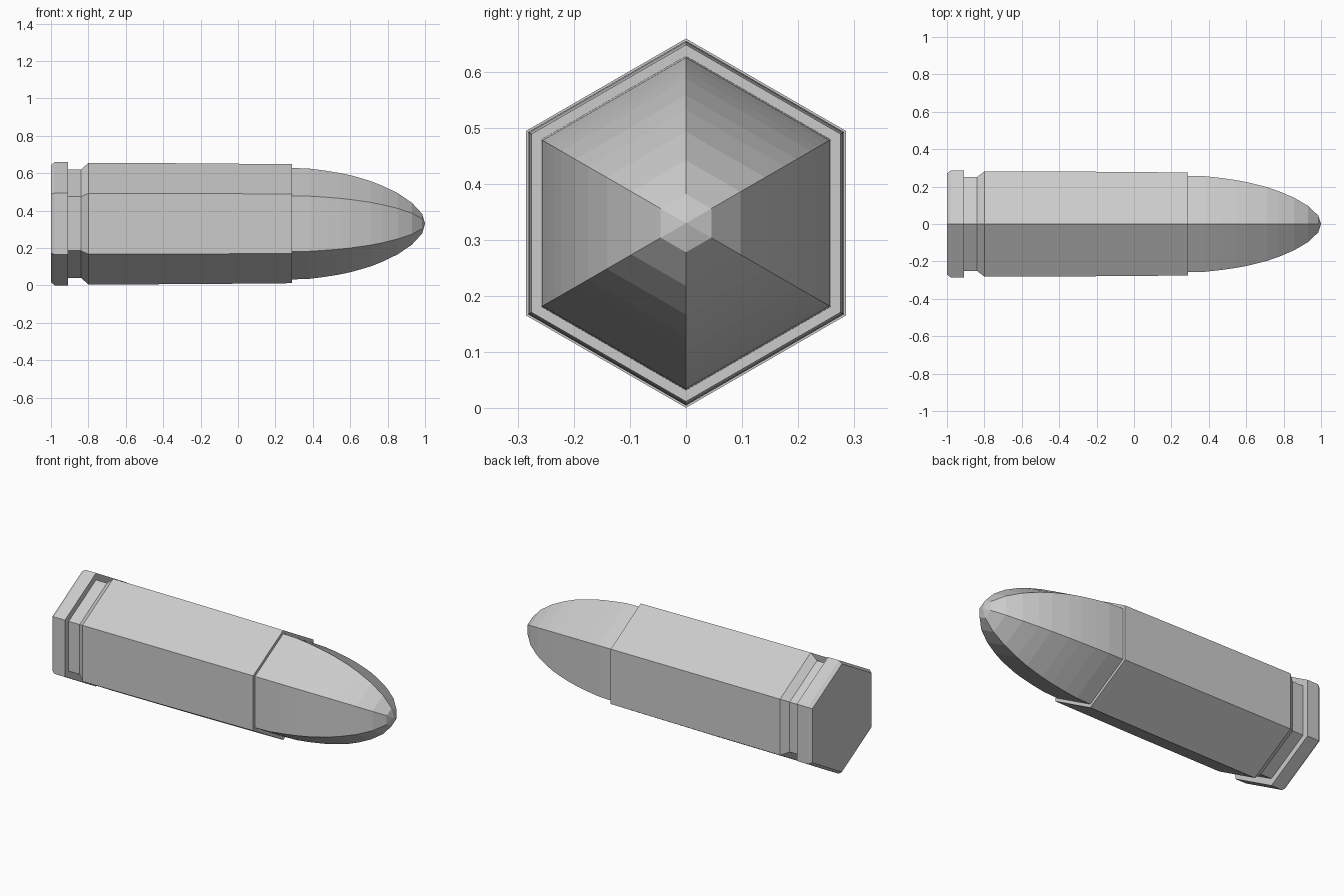
import bpy, bmesh, math

if "Cube" in bpy.data.objects:
    bpy.data.objects.remove(bpy.data.objects["Cube"])

SIDES = 6
AXIS_Z = 0.33


def lathe(name, profile):
    """Revolve (x, radius) points around the long axis into a flat six-sided solid."""
    bm = bmesh.new()
    rings = []
    for x, r in profile:
        if r == 0:
            rings.append([bm.verts.new((x, 0, AXIS_Z))] * SIDES)
            continue
        ring = []
        for i in range(SIDES):
            a = 2 * math.pi * i / SIDES
            ring.append(bm.verts.new((x, r * math.sin(a), AXIS_Z + r * math.cos(a))))
        rings.append(ring)
    for a, b in zip(rings, rings[1:]):
        for i in range(SIDES):
            j = (i + 1) % SIDES
            bm.faces.new(list(dict.fromkeys((a[i], a[j], b[j], b[i]))))
    for ring in (rings[0], rings[-1]):
        if ring[0] is not ring[1]:
            bm.faces.new(ring)
    bmesh.ops.recalc_face_normals(bm, faces=bm.faces)
    mesh = bpy.data.meshes.new(name)
    bm.to_mesh(mesh)
    bm.free()
    obj = bpy.data.objects.new(name, mesh)
    bpy.context.collection.objects.link(obj)
    return obj


# Casing: chamfered rim, extractor groove, slightly tapered body
lathe("casing", [
    (-1.0, 0.313), (-0.98, 0.329), (-0.91, 0.329), (-0.91, 0.289),
    (-0.84, 0.289), (-0.80, 0.325), (-0.25, 0.323), (0.29, 0.318),
])

# Rounded nose
lathe("nose", [
    (0.28, 0.298), (0.38, 0.295), (0.46, 0.285), (0.545, 0.271),
    (0.61, 0.257), (0.71, 0.228), (0.775, 0.202), (0.855, 0.163),
    (0.93, 0.112), (0.985, 0.052), (1.0, 0.0),
])
